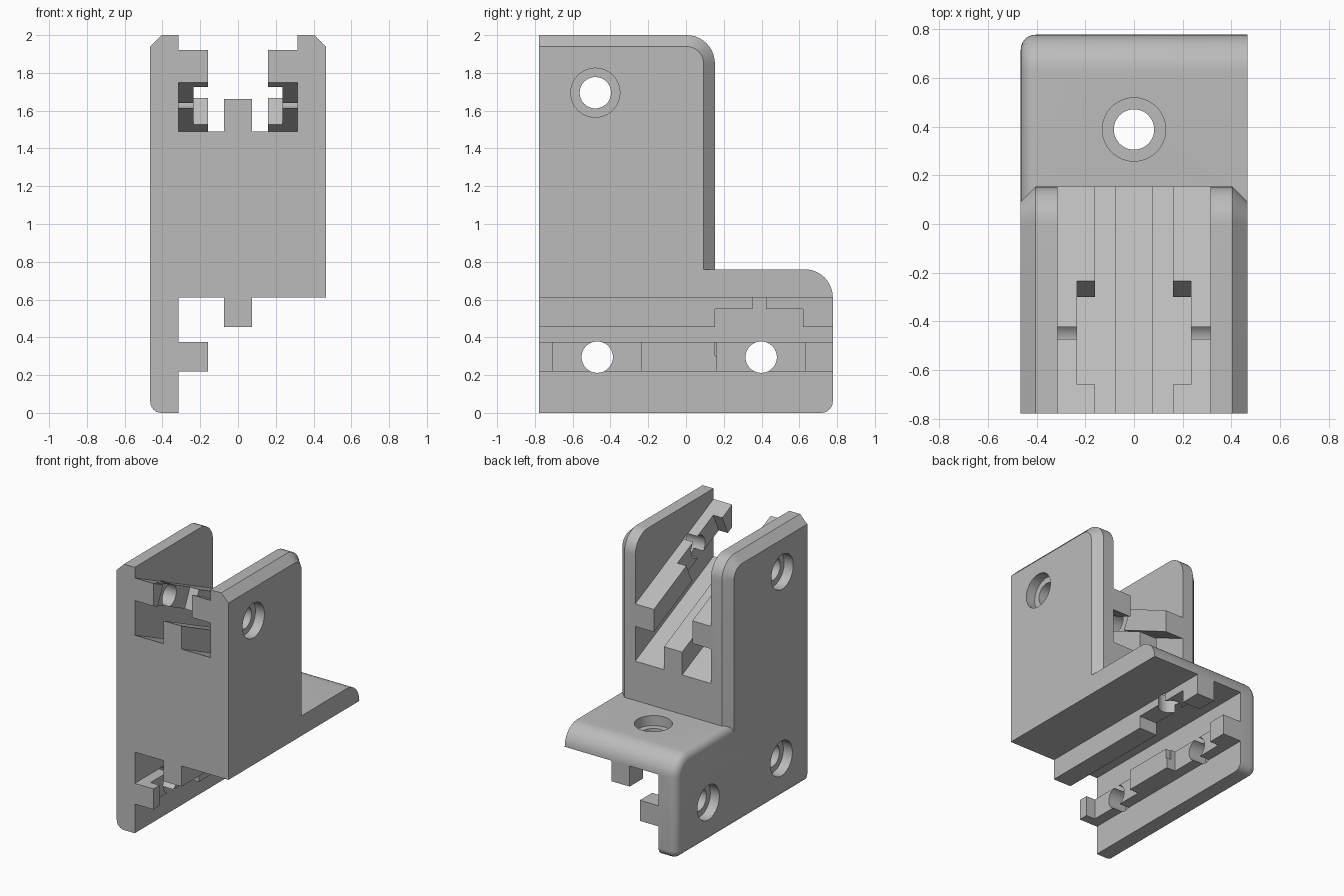
import bpy, bmesh, math
from mathutils import Matrix, Vector

if "Cube" in bpy.data.objects:
    bpy.data.objects.remove(bpy.data.objects["Cube"], do_unlink=True)

W, FRONT, BACK, MID = 0.465, -0.777, 0.777, 0.153   # half width, depth limits, tower back
INNER, LIP, RIB, NOTCH = 0.315, 0.16, 0.075, 0.235  # channel section along x
SLOPE = math.radians(25)

grey = bpy.data.materials.new("plain grey")
grey.use_nodes = True
grey.diffuse_color = (0.5, 0.5, 0.5, 1)
grey.node_tree.nodes["Principled BSDF"].inputs["Base Color"].default_value = grey.diffuse_color


def finish(bm, name):
    bmesh.ops.recalc_face_normals(bm, faces=bm.faces)
    mesh = bpy.data.meshes.new(name)
    bm.to_mesh(mesh)
    bm.free()
    mesh.materials.append(grey)
    ob = bpy.data.objects.new(name, mesh)
    bpy.context.collection.objects.link(ob)
    return ob


def loft(name, rings):
    """Solid through matching rings of points, capped at both ends."""
    bm = bmesh.new()
    loops = [[bm.verts.new(p) for p in ring] for ring in rings]
    n = len(loops[0])
    for a, b in zip(loops, loops[1:]):
        for i in range(n):
            j = (i + 1) % n
            bm.faces.new((a[i], a[j], b[j], b[i]))
    bm.faces.new(loops[0])
    bm.faces.new(loops[-1])
    return finish(bm, name)


def channel(name, section, slope, y0, y1):
    """Prism of an (x, z) section run along y and falling at the given slope."""
    return loft(name, [[(x, y, z - (y - FRONT) * math.tan(slope)) for x, z in section]
                       for y in (y0, y1)])


def box(name, lo, hi, tilt=0):
    lo, hi = Vector(lo), Vector(hi)
    bm = bmesh.new()
    bmesh.ops.create_cube(bm, size=1, matrix=Matrix.Translation((lo + hi) / 2)
                          @ Matrix.Rotation(-tilt, 4, "X")
                          @ Matrix.Diagonal((*(hi - lo), 1)))
    return finish(bm, name)


def cylinder(name, start, end, radius):
    start, end = Vector(start), Vector(end)
    axis = end - start
    bm = bmesh.new()
    bmesh.ops.create_cone(bm, cap_ends=True, segments=48, radius1=radius, radius2=radius,
                          depth=axis.length, matrix=Matrix.Translation((start + end) / 2)
                          @ axis.to_track_quat("Z", "Y").to_matrix().to_4x4())
    return finish(bm, name)


def combine(target, tool, operation):
    mod = target.modifiers.new(operation.lower(), "BOOLEAN")
    mod.operation, mod.solver, mod.object = operation, "EXACT", tool
    with bpy.context.temp_override(object=target, active_object=target):
        bpy.ops.object.modifier_apply(modifier=mod.name)
    bpy.data.objects.remove(tool, do_unlink=True)


def bevel(bm, test, radius, segments):
    edges = [e for e in bm.edges if test([v.co for v in e.verts])]
    bmesh.ops.bevel(bm, geom=edges, offset=radius, offset_type="OFFSET", segments=segments,
                    profile=0.5, affect="EDGES", clamp_overlap=False)


def on(points, axis, value):
    return all(abs(p[axis] - value) < 1e-4 for p in points)


# Base block with a broad back curve and a smaller fillet round its outer side
bracket = box("bracket", (-W, FRONT, 0), (W, BACK, 0.76))
bm = bmesh.new()
bm.from_mesh(bracket.data)
bevel(bm, lambda p: on(p, 1, BACK) and on(p, 2, 0.76), 0.148, 12)
bevel(bm, lambda p: not on(p, 1, FRONT) and (on(p, 0, -W) or (on(p, 1, BACK) and on(p, 2, 0))),
      0.06, 6)
bm.to_mesh(bracket.data)
bm.free()

# Lower channel with one side rail and a centre rib
lower = [(-INNER, -0.1), (-INNER, 0.22), (-LIP, 0.22), (-LIP, 0.375), (-INNER, 0.375),
         (-INNER, 0.61), (-RIB, 0.61), (-RIB, 0.455), (RIB, 0.455), (RIB, 0.61),
         (0.6, 0.61), (0.6, -0.1)]
combine(bracket, channel("lower_channel", lower, 0, FRONT - 0.1, BACK + 0.1), "DIFFERENCE")


# Tower with rounded back corner and chamfered outer edges
def tower_ring(x, inset):
    arc = [math.radians(a) for a in range(90, -1, -9)]
    r = 0.15 - inset
    return ([(x, FRONT, 0.65), (x, FRONT, 2 - inset)]
            + [(x, MID - 0.15 + r * math.cos(a), 1.85 + r * math.sin(a)) for a in arc]
            + [(x, MID - inset, 0.65)])


tower = loft("tower", [tower_ring(x, d) for x, d in
                       ((-W, 0.06), (0.06 - W, 0), (W - 0.06, 0), (W, 0.06))])

# Sloping upper channel with two side rails and a centre rib
half = [(INNER, 3), (INNER, 1.92), (LIP, 1.92), (LIP, 1.75), (INNER, 1.75),
        (INNER, 1.49), (RIB, 1.49), (RIB, 1.662)]
upper = half + [(-x, z) for x, z in reversed(half)]
combine(tower, channel("upper_channel", upper, SLOPE, FRONT - 0.1, 0.3), "DIFFERENCE")
combine(bracket, tower, "UNION")

# Notches in the rails and rib around each screw hole
SCREW_Y, SCREW_Z = -0.48, 1.695
for side in (-1, 1):
    a, b = sorted((side * 0.12, side * NOTCH))
    combine(bracket, box("rail_notch", (a, SCREW_Y - 0.235, SCREW_Z - 0.11),
                         (b, SCREW_Y + 0.235, SCREW_Z + 0.11), SLOPE), "DIFFERENCE")
for y in (-0.47, 0.398):
    combine(bracket, box("lower_notch", (-NOTCH, y - 0.234, 0.15), (-0.12, y + 0.234, 0.42)),
            "DIFFERENCE")
combine(bracket, box("rib_notch", (-0.2, 0.153, 0.3), (0.2, 0.62, 0.55)), "DIFFERENCE")

# Counterbored screw holes: outside point, inward direction
holes = [((-W, SCREW_Y, SCREW_Z), (1, 0, 0)), ((W, SCREW_Y, SCREW_Z), (-1, 0, 0)),
         ((-W, -0.47, 0.295), (1, 0, 0)), ((-W, 0.398, 0.295), (1, 0, 0)),
         ((0, 0.388, 0.76), (0, 0, -1))]
for point, inward in holes:
    p, d = Vector(point), Vector(inward)
    combine(bracket, cylinder("screw_shaft", p - d * 0.1, p + d * 0.27, 0.083), "DIFFERENCE")
    combine(bracket, cylinder("screw_head", p - d * 0.1, p + d * 0.075, 0.13), "DIFFERENCE")

# Smooth curves, sharp edges
bpy.ops.object.select_all(action="DESELECT")
bracket.select_set(True)
bpy.context.view_layer.objects.active = bracket
bpy.ops.object.shade_smooth_by_angle(angle=math.radians(30))
